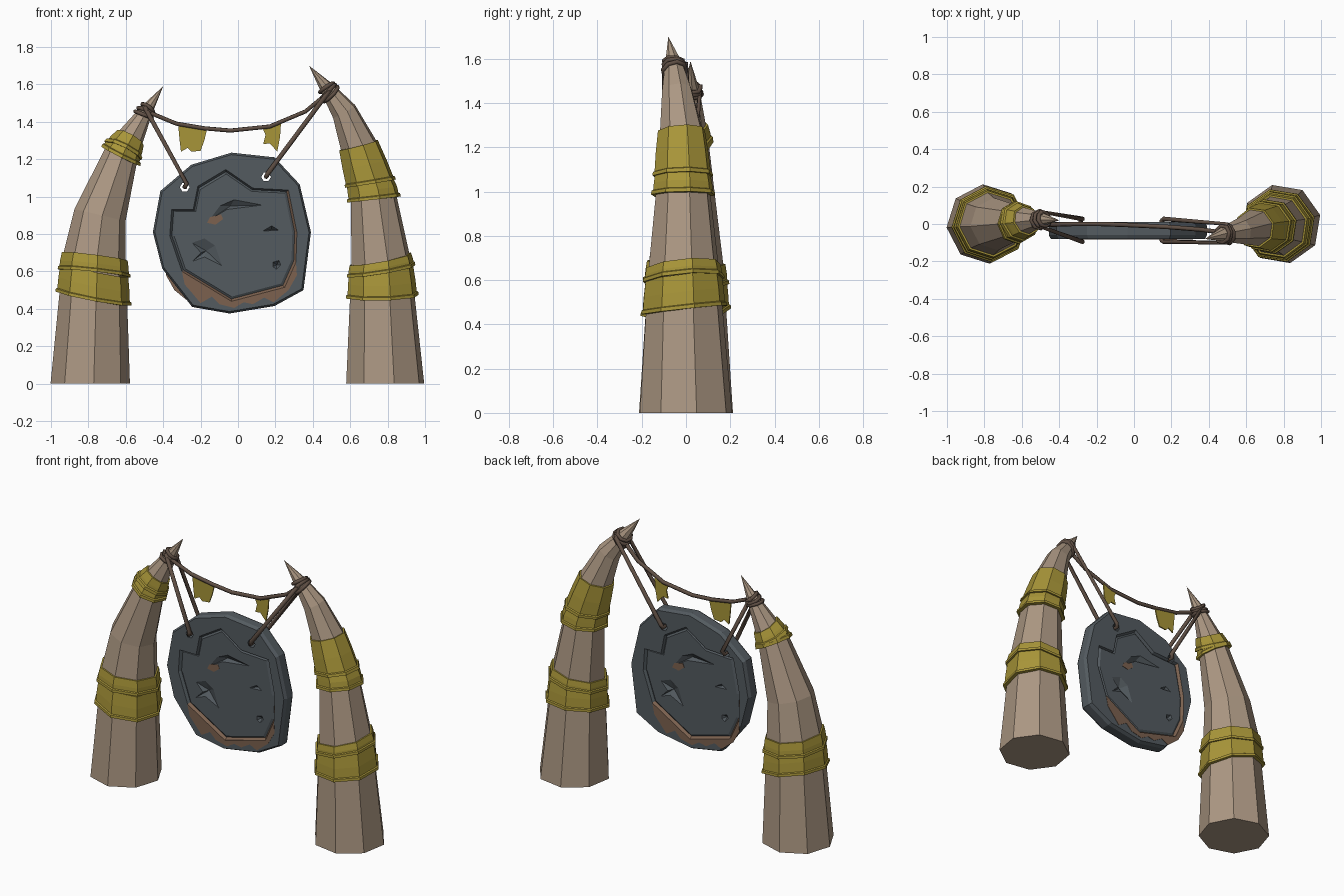
import bpy, bmesh, math
from mathutils import Vector

if "Cube" in bpy.data.objects:
    bpy.data.objects.remove(bpy.data.objects["Cube"])


def material(name, rgb):
    m = bpy.data.materials.new(name)
    m.diffuse_color = (*rgb, 1)
    m.use_nodes = True
    m.node_tree.nodes["Principled BSDF"].inputs["Base Color"].default_value = m.diffuse_color
    return m


HORN = material("horn tan", (0.41, 0.31, 0.225))
CLOTH = material("mustard cloth", (0.39, 0.30, 0.04))
STONE = material("slate", (0.088, 0.105, 0.118))
ROPE = material("rope brown", (0.115, 0.078, 0.058))
RUST = material("rust brown", (0.20, 0.12, 0.078))


def finish(bm, name, *mats):
    bmesh.ops.recalc_face_normals(bm, faces=bm.faces)
    me = bpy.data.meshes.new(name)
    bm.to_mesh(me)
    bm.free()
    for m in mats:
        me.materials.append(m)
    ob = bpy.data.objects.new(name, me)
    bpy.context.collection.objects.link(ob)
    return ob


def loft(bm, rows, closed=False):
    """Skin equal-length point loops; returns faces row by row."""
    rings = [[bm.verts.new(p) for p in row] for row in rows]
    n, out = len(rings[0]), []
    for a, b in zip(rings, rings[1:] + (rings[:1] if closed else [])):
        out.append([bm.faces.new((a[k], a[(k + 1) % n], b[(k + 1) % n], b[k])) for k in range(n)])
    return rings, out


def tube(name, pts, radius, cyclic=False):
    cu = bpy.data.curves.new(name, 'CURVE')
    cu.dimensions = '3D'
    cu.bevel_depth, cu.bevel_resolution, cu.use_fill_caps = radius, 1, True
    sp = cu.splines.new('POLY')
    sp.points.add(len(pts) - 1)
    for q, p in zip(sp.points, pts):
        q.co = (*p, 1)
    sp.use_cyclic_u = cyclic
    cu.materials.append(ROPE)
    ob = bpy.data.objects.new(name, cu)
    bpy.context.collection.objects.link(ob)
    bpy.ops.object.select_all(action='DESELECT')
    ob.select_set(True)
    bpy.context.view_layer.objects.active = ob
    bpy.ops.object.convert(target='MESH')


def plate(name, pts, y, mat, thick=0.008):
    bm = bmesh.new()
    r, _ = loft(bm, [[(x, y + s * thick / 2, z) for x, z in pts] for s in (-1, 1)])
    for ring in r:
        bm.faces.new(ring)
    return finish(bm, name, mat)


class Tusk:
    """Curved eight-sided horn: rings are (x, y, z, radius), last one is the tip."""
    def __init__(self, rings, turn):
        self.c = [Vector(r[:3]) for r in rings]
        self.r = [r[3] for r in rings]
        self.turn = math.radians(turn)
        d = [(b - a).normalized() for a, b in zip(self.c, self.c[1:])]
        self.t = [Vector((0, 0, 1))] + [(a + b).normalized() for a, b in zip(d, d[1:])] + [d[-1]]

    def point(self, z, k, off=0.0):
        i = max(j for j in range(len(self.c) - 1) if j == 0 or self.c[j].z <= z)
        f = (z - self.c[i].z) / (self.c[i + 1].z - self.c[i].z)
        c = self.c[i].lerp(self.c[i + 1], f)
        t = self.t[i].lerp(self.t[i + 1], f).normalized()
        r = self.r[i] + (self.r[i + 1] - self.r[i]) * f + off
        u = Vector((0, 1, 0)).cross(t).normalized()
        a = self.turn + k * math.pi / 4
        return c + r * (math.cos(a) * u + math.sin(a) * t.cross(u))

    def body(self, name):
        bm = bmesh.new()
        rings, _ = loft(bm, [[self.point(c.z, k) for k in range(8)] for c in self.c[:-1]])
        bm.faces.new(rings[0])
        tip = bm.verts.new(self.c[-1])
        for k in range(8):
            bm.faces.new((rings[-1][k], rings[-1][(k + 1) % 8], tip))
        finish(bm, name, HORN)

    def band(self, name, z0, z1, tilt=0.0, phase=0.0):
        mid = (z0 + z1) / 2
        prof = [(z0, -.01), (z0, .022), (z0 + .016, .022), (z0 + .02, .014), (mid, .014), (z1, .01), (z1, -.01)]
        bm = bmesh.new()
        loft(bm, [[self.point(z + tilt * math.cos(k * math.pi / 4 - phase), k, o) for k in range(8)]
                  for z, o in prof], closed=True)
        finish(bm, name, CLOTH)

    def lashing(self, name, z):
        for j in range(3):
            tube(name, [self.point(z + .017 * (j - 1) + .008 * math.cos(k * math.pi / 4 + j), k, .006)
                        for k in range(8)], .011, True)


# Horn posts with cloth wraps and rope lashings
left = Tusk([(-.79, 0, 0, .213), (-.767, 0, .68, .168), (-.738, 0, .9, .141), (-.617, .01, 1.245, .09),
             (-.49, .025, 1.46, .036), (-.4, .02, 1.59, 0)], 5)
right = Tusk([(.787, 0, 0, .214), (.765, -.01, .65, .163), (.72, -.013, 1.03, .122), (.645, -.02, 1.27, .1),
              (.567, -.04, 1.455, .07), (.48, -.055, 1.573, .041), (.38, -.08, 1.7, 0)], 13)
left.body("left_horn")
right.body("right_horn")
left.band("left_lower_wrap", .455, .61, .03, 2.6)
left.band("left_middle_wrap", .59, .68, .012, 4)
left.band("left_top_wrap", 1.215, 1.27, .01, 2)
left.band("left_top_wrap_overlap", 1.245, 1.315, .015, 4.5)
right.band("right_lower_wrap", .465, .62, .02, 1.6)
right.band("right_middle_wrap", .60, .665, .022, .4)
right.band("right_upper_wrap", .985, 1.09, .012, 3)
right.band("right_top_wrap", 1.07, 1.275, .01, 3)
left.lashing("left_lashing", 1.455)
right.lashing("right_lashing", 1.565)

# Stone gong: stepped disc with a grooved, sunken panel on both sides
CX, CZ, YF, YB = -.035, .80, -.08, .01
OUT = [(-.035, 1.235), (.195, 1.21), (.33, 1.065), (.39, .81), (.35, .5), (.195, .415), (-.045, .375),
       (-.245, .41), (-.405, .615), (-.455, .81), (-.415, 1.03), (-.25, 1.17)]
INN = [(-.065, 1.145), (.08, 1.045), (.27, 1.035), (.315, .81), (.31, .65), (.25, .515), (-.035, .44),
       (-.30, .60), (-.365, .79), (-.355, .93), (-.24, .93), (-.215, 1.055)]


def flip(pts):
    return [(2 * CX - x, z) for x, z in pts]


BACK = [flip(INN)[-k % 12] for k in range(12)]


def row(pts, y, s=1.0):
    return [(CX + (x - CX) * s, y, CZ + (z - CZ) * s) for x, z in pts]


bm = bmesh.new()
rings, faces = loft(bm, [
    row(INN, YF + .008, .93), row(INN, YF + .016, .965), row(INN, YF), row(OUT, YF, .975), row(OUT, YF + .02),
    row(OUT, YB - .02), row(OUT, YB, .975), row(BACK, YB), row(BACK, YB - .016, .965), row(BACK, YB - .008, .93)])
bm.faces.new(rings[0])
bm.faces.new(rings[-1])
for strip, sx in ((faces[1], 1), (faces[7], -1)):  # rusty groove wall, low and on one side
    for f in strip:
        c = f.calc_center_median()
        if c.z < .6 or (c.x - CX) * sx > .25:
            f.material_index = 1
gong = finish(bm, "gong", STONE, RUST)

# Chips and rope holes are cut from the gong
SLASH = [(-.16, .87), (-.10, .95), (-.02, .985), (.14, .955), (-.06, .93)]
CHIPS = [(SLASH, (-.04, .95)), ([(-.18, .78), (-.12, .74), (-.08, .625), (-.18, .675), (-.25, .65), (-.2, .7), (-.25, .755)],
         (-.17, .71)), ([(.13, .815), (.18, .845), (.22, .82)], (.18, .825)),
         ([(.185, .65), (.22, .66), (.23, .635), (.205, .61), (.185, .625)], (.207, .635))]
HOLES = [(-.285, 1.05), (.15, 1.105)]
bm = bmesh.new()
for pts, top in CHIPS:
    for p, a, y0, y1 in ((pts, top, YF + .0065, YF + .034), (flip(pts), flip([top])[0], YB - .0065, YB - .034)):
        base = [bm.verts.new((x, y0, z)) for x, z in p]
        apex = bm.verts.new((a[0], y1, a[1]))
        bm.faces.new(base)
        for k in range(len(base)):
            bm.faces.new((base[k], base[(k + 1) % len(base)], apex))
for hx, hz in HOLES:
    r, _ = loft(bm, [[(hx + .026 * math.cos(k * math.pi / 3), y, hz + .026 * math.sin(k * math.pi / 3))
                      for k in range(6)] for y in (-.15, .08)])
    for ring in r:
        bm.faces.new(ring)
cutter = finish(bm, "gong_cutter", STONE)
cutter.hide_render = True
mod = gong.modifiers.new("chips", 'BOOLEAN')
mod.operation, mod.solver, mod.object = 'DIFFERENCE', 'EXACT', cutter
bpy.context.view_layer.objects.active = gong
bpy.ops.object.modifier_apply(modifier=mod.name)
bpy.data.objects.remove(cutter)

# Rust stains on both faces
STAIN = [(-.30, .60), (-.035, .44), (.25, .515), (.31, .65), (.315, .58), (.27, .5), (.19, .435), (.14, .46),
         (.08, .425), (.03, .435), (-.02, .405), (-.1, .425), (-.14, .465), (-.2, .43), (-.25, .49), (-.285, .53)]
SPOT = [(-.165, .86), (-.15, .89), (-.09, .905), (-.08, .88), (-.12, .85)]
plate("front_rust_stain", STAIN, YF, RUST, .004)
plate("back_rust_stain", flip(STAIN), YB, RUST, .004)
plate("front_rust_spot", SPOT, YF + .008, RUST, .004)
plate("back_rust_spot", flip(SPOT), YB - .008, RUST, .004)

# Garland rope, hanging ropes looped through the gong holes
tube("garland_rope", [(-.5, .0, 1.475), (-.475, -.005, 1.45), (-.33, .0, 1.39), (-.18, .0, 1.365), (-.04, -.005, 1.353),
                      (.17, -.015, 1.375), (.36, -.03, 1.455), (.50, -.05, 1.57)], .012)
for name, (hx, hz), (tx, ty, tz), w in (("left_hanging_rope", HOLES[0], (-.497, .025, 1.475), .04),
                                        ("right_hanging_rope", HOLES[1], (.495, -.05, 1.575), .05)):
    tube(name, [(tx, ty - w, tz), (hx + .01, -.095, hz + .02), (hx, -.09, hz), (hx, .02, hz),
                (hx + .01, .027, hz + .02), (tx, ty + w, tz)], .013, True)

# Tattered cloth pennants
plate("left_pennant", [(-.32, 1.385), (-.165, 1.362), (-.18, 1.30), (-.2, 1.245), (-.25, 1.24), (-.27, 1.26),
                       (-.305, 1.24), (-.312, 1.30)], 0, CLOTH)
plate("right_pennant", [(.13, 1.37), (.23, 1.395), (.225, 1.32), (.21, 1.24), (.17, 1.285), (.135, 1.28),
                        (.147, 1.33)], -.015, CLOTH)
